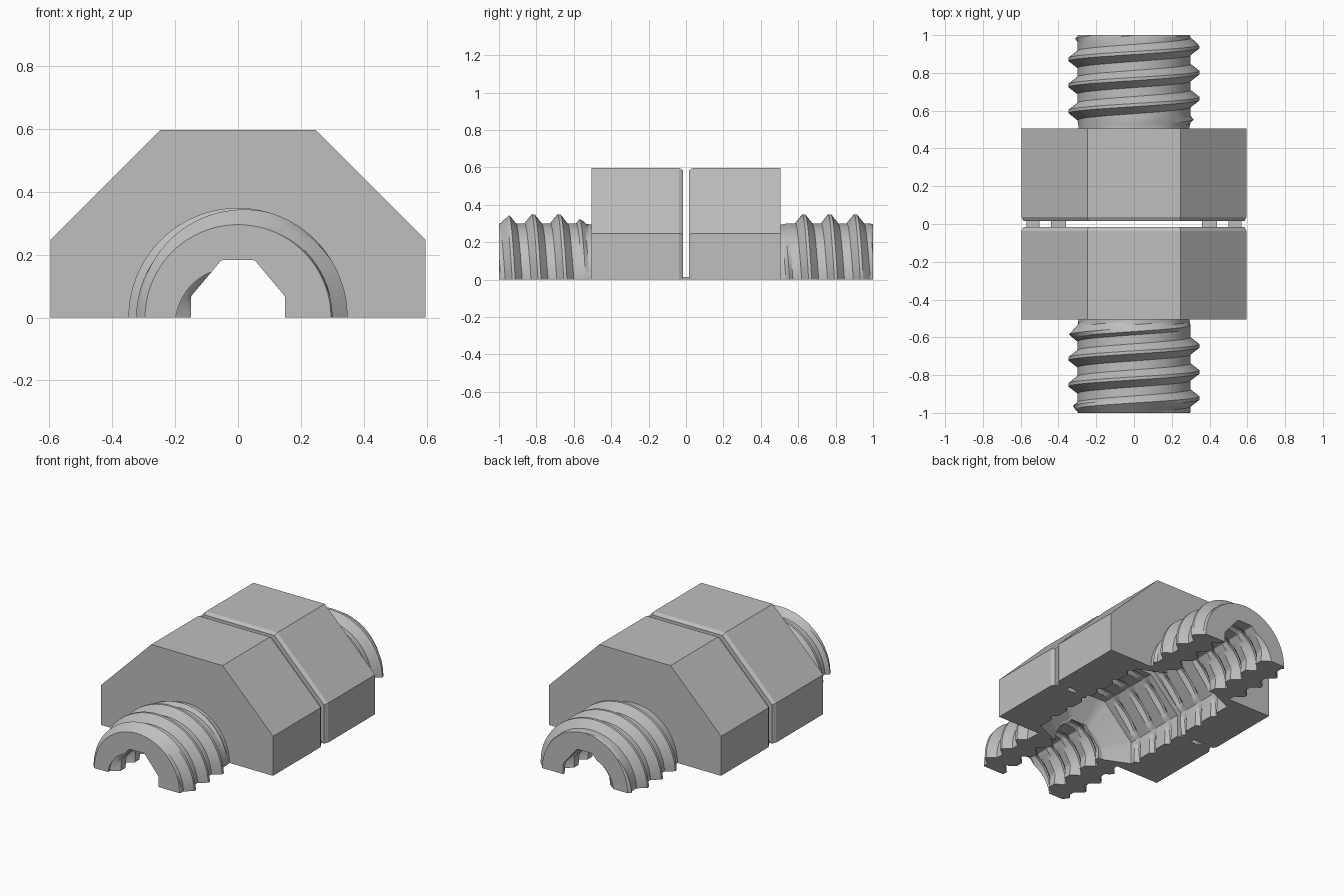
import bpy, bmesh
from math import pi, sin, cos

cube = bpy.data.objects.get("Cube")
if cube:
    bpy.data.objects.remove(cube, do_unlink=True)

PITCH = 0.138
SEGMENTS = 64
BODY_END = 0.505

# One plain grey for the whole casting
grey = bpy.data.materials.new("plain_grey")
grey.use_nodes = True
colour = (0.52, 0.52, 0.52, 1)
grey.diffuse_color = colour
grey.node_tree.nodes["Principled BSDF"].inputs["Base Color"].default_value = colour


def finish(name, bm):
    """Turn a bmesh into a shaded object."""
    bmesh.ops.remove_doubles(bm, verts=bm.verts, dist=0.0002)
    bmesh.ops.recalc_face_normals(bm, faces=bm.faces)
    mesh = bpy.data.meshes.new(name)
    bm.to_mesh(mesh)
    bm.free()
    mesh.materials.append(grey)
    obj = bpy.data.objects.new(name, mesh)
    bpy.context.collection.objects.link(obj)
    bpy.ops.object.select_all(action='DESELECT')
    obj.select_set(True)
    bpy.context.view_layer.objects.active = obj
    bpy.ops.object.shade_smooth_by_angle(angle=pi / 9)


def half_turn(name, rows):
    """Sweep a closed section through half a turn; each row maps angle to (y, radius)."""
    bm = bmesh.new()
    sections = []
    for i in range(SEGMENTS + 1):
        a = pi * i / SEGMENTS
        section = []
        for row in rows:
            y, r = row(a)
            section.append(bm.verts.new((r * cos(a), y, r * sin(a))))
        sections.append(section)
    n = len(rows)
    for s, t in zip(sections, sections[1:]):
        for j in range(n):
            k = (j + 1) % n
            bm.faces.new((s[j], s[k], t[k], t[j]))
    bm.faces.new(sections[0])
    bm.faces.new(sections[-1])
    finish(name, bm)


def octagon(a, apothem):
    return apothem / cos((a + pi / 8) % (pi / 4) - pi / 8)


def bore(a):
    """Faceted clearance hole through the threaded ends."""
    c, s = abs(cos(a)), sin(a)
    return min(0.183 / max(s, 0.01), 0.15 / max(c, 0.01), 0.1575 / (0.766 * c + 0.643 * s))


def ridge(phase, root, crest):
    """Trapezoid thread height at a phase measured from the crest."""
    d = abs((phase + 0.5) % 1 - 0.5)
    t = min(1, max(0, (0.33 - d) / 0.27))
    return root + (crest - root) * t


def helix_rows(low, high, crest_y, radius):
    """Rows that follow the thread between two y limits."""
    def make(turn):
        def row(a):
            shift = crest_y - PITCH * a / (2 * pi)
            y = min(high, max(low, shift + PITCH * turn))
            return y, radius(a, y, (y - shift) / PITCH)
        return row
    first = int((low - crest_y) / PITCH) - 2
    last = int((high - crest_y) / PITCH) + 3
    return [make(k + f) for k in range(first, last)
            for f in (-0.33, -0.2, -0.06, 0.06, 0.2, 0.33, 0.5)]


def ring(y, apothem):
    return lambda a: (y, octagon(a, apothem))


def nut(name, side):
    """Octagonal half block with a grooved octagonal chamber and a tapered end."""
    low, high = sorted((side * 0.015, side * 0.43))
    chamber = helix_rows(low, high, -0.31, lambda a, y, p: max(
        octagon(a, 0.34), ridge(p, 0.31, 0.365)))
    if side < 0:
        chamber.reverse()
    rows = [ring(side * BODY_END, 0.596), ring(side * 0.037, 0.596), ring(side * 0.015, 0.584)]
    rows += chamber
    rows.append(lambda a: (side * BODY_END, max(0.17, bore(a))))
    half_turn(name, rows)


def threaded_end(name, side, crest_y):
    """Half tube threaded outside and inside, fading at both ends."""
    low, high = sorted((side * 0.5, side))

    def outside(a, y, p):
        fade = min(1 - abs(y), max(0, abs(y) - 0.53))
        return min(ridge(p, 0.3, 0.348), 0.295 + 0.9 * fade)

    outer = helix_rows(low, high, crest_y, outside)
    inner = helix_rows(low, high, crest_y, lambda a, y, p: max(
        bore(a), ridge(p, 0.15, 0.2)))
    half_turn(name, outer + inner[::-1])


nut("front_nut", -1)
nut("back_nut", 1)
threaded_end("front_threaded_end", -1, -0.645)
threaded_end("back_threaded_end", 1, 0.94)

# Thin bridges that join the two blocks at the base
for side, word in ((-1, "right"), (1, "left")):
    for place, x0, x1 in (("inner", 0.36, 0.44), ("outer", 0.5, 0.57)):
        bm = bmesh.new()
        bmesh.ops.create_cube(bm, size=1)
        for v in bm.verts:
            v.co.x = side * (x0 + x1) / 2 + v.co.x * (x1 - x0)
            v.co.y *= 0.032
            v.co.z = (v.co.z + 0.5) * 0.013
        finish(f"{word}_{place}_bridge", bm)
